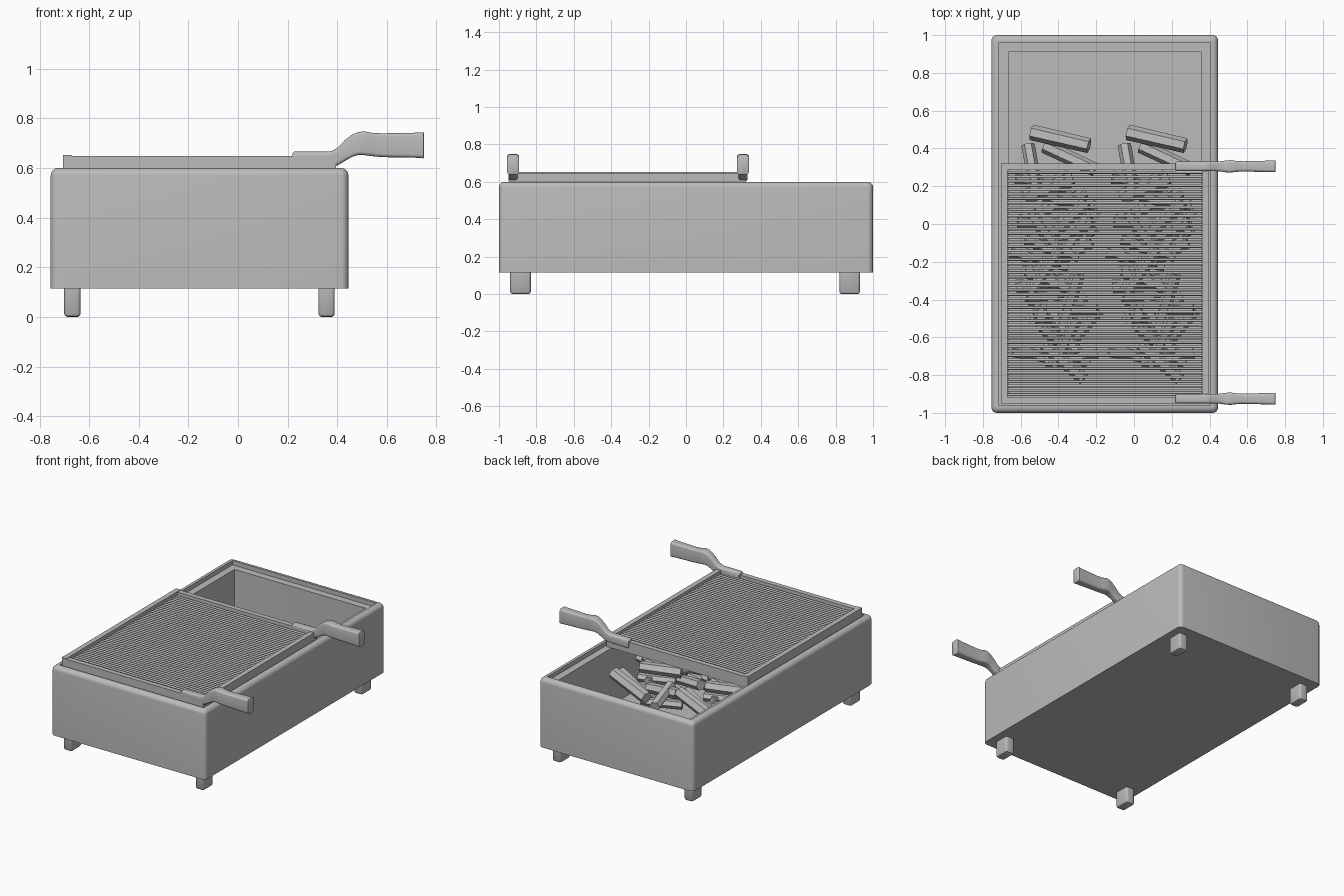
import bpy, bmesh, math, random
from mathutils import Vector, Matrix, Euler

cube = bpy.data.objects.get("Cube")
if cube:
    bpy.data.objects.remove(cube, do_unlink=True)

random.seed(7)
metal = bpy.data.materials.new("plain grey")
metal.use_nodes = True
metal.diffuse_color = (0.5, 0.5, 0.5, 1)
metal.node_tree.nodes["Principled BSDF"].inputs["Base Color"].default_value = (0.5, 0.5, 0.5, 1)


def finish(name, bm, angle=35):
    bmesh.ops.recalc_face_normals(bm, faces=bm.faces)
    mesh = bpy.data.meshes.new(name)
    bm.to_mesh(mesh)
    bm.free()
    mesh.materials.append(metal)
    for p in mesh.polygons:
        p.use_smooth = True
    mesh.set_sharp_from_angle(angle=math.radians(angle))
    obj = bpy.data.objects.new(name, mesh)
    bpy.context.collection.objects.link(obj)
    return obj


def rounded_rect(hx, hy, r, steps=5):
    """Outline of a rounded rectangle centred on the origin."""
    pts = []
    for q, (sx, sy) in enumerate([(1, 1), (-1, 1), (-1, -1), (1, -1)]):
        for i in range(steps + 1):
            a = math.pi / 2 * (q + i / steps)
            pts.append((sx * (hx - r) + r * math.cos(a), sy * (hy - r) + r * math.sin(a)))
    return pts


def loft(bm, rings):
    """Skin a list of rings and cap both ends."""
    loops = [[bm.verts.new(p) for p in ring] for ring in rings]
    for a, b in zip(loops, loops[1:]):
        n = len(a)
        for i in range(n):
            bm.faces.new((a[i], a[(i + 1) % n], b[(i + 1) % n], b[i]))
    bm.faces.new(loops[0][::-1])
    bm.faces.new(loops[-1])


def box(bm, x0, x1, y0, y1, z0, z1):
    centre = Vector(((x0 + x1) / 2, (y0 + y1) / 2, (z0 + z1) / 2))
    size = Matrix.Diagonal((x1 - x0, y1 - y0, z1 - z0, 1))
    return bmesh.ops.create_cube(bm, size=1, matrix=Matrix.Translation(centre) @ size)["verts"]


# Fire box: outer wall, rounded rim, ledge, cavity and floor
CX = -0.155
R = 0.03
levels = [(0, R, 0.115), (0, R, 0.57)]
for i in range(1, 6):
    a = math.pi / 2 * i / 5
    inset = R * (1 - math.cos(a))
    levels.append((inset, R - inset * 0.8, 0.57 + R * math.sin(a)))
levels += [(0.04, 0.003, 0.6), (0.04, 0.003, 0.57), (0.09, 0.003, 0.57), (0.09, 0.003, 0.17)]
bm = bmesh.new()
loft(bm, [[(CX + x, y, z) for x, y in rounded_rect(0.6 - d, 1 - d, r)] for d, r, z in levels])
finish("fire_box", bm)

# Feet
for x in (-0.668, 0.357):
    for y in (-0.885, 0.875):
        bm = bmesh.new()
        loft(bm, [[(x + u, y + v, z) for u, v in rounded_rect(0.033 - d, 0.055 - d, 0.012, 3)]
                  for d, z in ((0.012, 0), (0.004, 0.004), (0, 0.012), (0, 0.12))])
        finish("foot", bm)

# Grate frame
X0, X1, Y0, Y1 = -0.705, 0.395, -0.95, 0.32
W = 0.035
bm = bmesh.new()
box(bm, X0, X0 + W, Y0, Y1, 0.57, 0.652)
box(bm, X1 - W, X1, Y0, Y1, 0.57, 0.648)
box(bm, X0 + W, X1 - W, Y0, Y0 + W, 0.57, 0.648)
box(bm, X0 + W, X1 - W, Y1 - W, Y1, 0.57, 0.648)
finish("grate_frame", bm)

# Grate bars
bm = bmesh.new()
COUNT = 52
pitch = (Y1 - Y0 - 2 * W) / COUNT
for i in range(COUNT):
    y = Y0 + W + pitch * (i + 0.5)
    bmesh.ops.create_cone(bm, cap_ends=True, segments=8, radius1=0.0075, radius2=0.0075,
                          depth=X1 - X0 - 2 * W,
                          matrix=Matrix.Translation(((X0 + X1) / 2, y, 0.622)) @ Matrix.Rotation(math.pi / 2, 4, 'Y'))
finish("grate_bars", bm, 60)

# Handles: x, centre height, half width, half height
stations = [(0.22, 0.635, 0.021, 0.026), (0.226, 0.635, 0.025, 0.031), (0.37, 0.636, 0.025, 0.03),
            (0.4, 0.645, 0.025, 0.035), (0.43, 0.67, 0.025, 0.042), (0.46, 0.69, 0.027, 0.045),
            (0.485, 0.699, 0.031, 0.046), (0.51, 0.7, 0.033, 0.048), (0.54, 0.695, 0.029, 0.047),
            (0.58, 0.692, 0.027, 0.048), (0.7, 0.692, 0.03, 0.05), (0.735, 0.692, 0.031, 0.051),
            (0.747, 0.692, 0.031, 0.053), (0.75, 0.692, 0.027, 0.048)]
for y in (-0.925, 0.305):
    bm = bmesh.new()
    loft(bm, [[(x, y + u, z + v) for u, v in rounded_rect(w, h, 0.014, 4)] for x, z, w, h in stations])
    finish("handle", bm, 50)


# Firewood: chunky six-sided sticks, one heap repeated side by side
def stick(bm, centre, heading, tilt, length, radius):
    made = bmesh.ops.create_cone(bm, cap_ends=True, segments=6, radius1=radius,
                                 radius2=radius * 0.95, depth=length)["verts"]
    turn = Euler((0, math.pi / 2 - tilt, heading)).to_matrix().to_4x4()
    bmesh.ops.transform(bm, matrix=Matrix.Translation(centre) @ turn, verts=made)


bm = bmesh.new()
stick(bm, (-0.39, 0.45, 0.42), math.radians(-13), 0.22, 0.32, 0.042)
stick(bm, (-0.34, 0.35, 0.38), math.radians(-25), 0.15, 0.3, 0.038)
stick(bm, (-0.54, 0.3, 0.33), math.radians(-80), 0.2, 0.25, 0.036)
ROWS = 13
for row in range(ROWS):
    for layer in range(3):
        y = 0.22 - 0.92 * row / (ROWS - 1) + random.uniform(-0.04, 0.04)
        x = random.uniform(-0.5, -0.27)
        heading = random.uniform(-1.4, 1.4)
        stick(bm, (x, y, 0.22 + 0.1 * layer + random.uniform(0, 0.03)), heading,
              random.uniform(-0.2, 0.2), random.uniform(0.24, 0.32), random.uniform(0.03, 0.04))
heap = finish("firewood_heap", bm, 20)
twin = heap.copy()
twin.name = "firewood_heap_twin"
twin.location.x = 0.51
bpy.context.collection.objects.link(twin)
